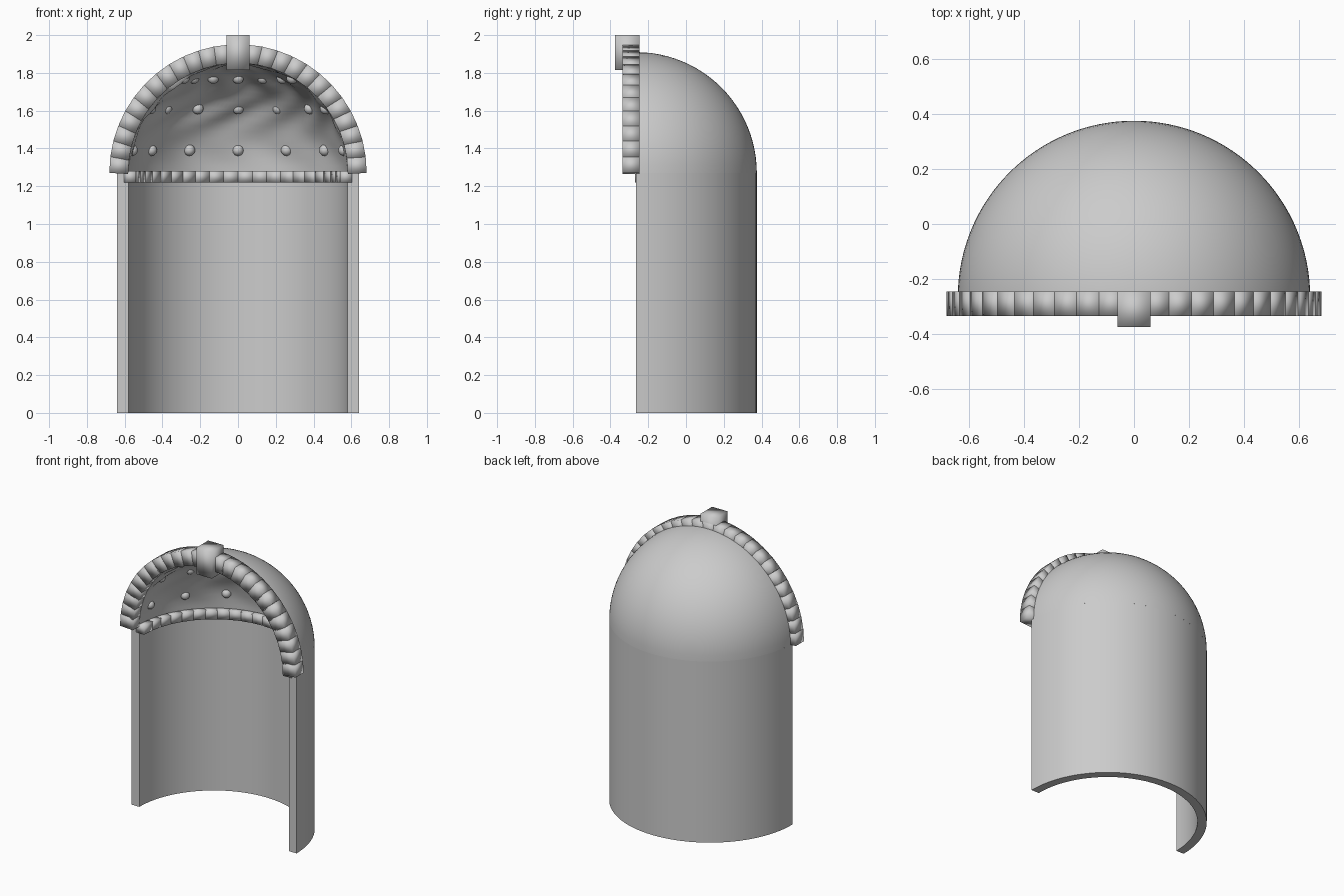
import bpy, bmesh, math
from math import sin, cos, pi, radians
from mathutils import Matrix, Vector

if "Cube" in bpy.data.objects:
    bpy.data.objects.remove(bpy.data.objects["Cube"])

FRONT = -0.265     # plane of the opening, also the lathe axis
SPRING = 1.27      # height where the half dome starts
R_OUT, R_IN = 0.64, 0.58

stone = bpy.data.materials.new("grey stone")
stone.use_nodes = True
stone.diffuse_color = (0.6, 0.6, 0.6, 1)
stone.node_tree.nodes["Principled BSDF"].inputs["Base Color"].default_value = (0.6, 0.6, 0.6, 1)


def finish(bm, name, angle=None):
    bmesh.ops.recalc_face_normals(bm, faces=bm.faces)
    mesh = bpy.data.meshes.new(name)
    bm.to_mesh(mesh)
    bm.free()
    mesh.materials.append(stone)
    obj = bpy.data.objects.new(name, mesh)
    bpy.context.collection.objects.link(obj)
    bpy.ops.object.select_all(action='DESELECT')
    obj.select_set(True)
    bpy.context.view_layer.objects.active = obj
    if angle is None:
        bpy.ops.object.shade_smooth()
    else:
        bpy.ops.object.shade_smooth_by_angle(angle=radians(angle))
    return obj


def half_lathe(profile, steps):
    """Sweep a closed (radius, z) profile half a turn behind the opening."""
    bm = bmesh.new()
    face = bm.faces.new([bm.verts.new((r, FRONT, z)) for r, z in profile])
    bmesh.ops.spin(bm, geom=[face] + face.edges[:] + face.verts[:], cent=(0, FRONT, 0),
                   axis=(0, 0, 1), angle=pi, steps=steps)
    bmesh.ops.remove_doubles(bm, verts=bm.verts, dist=1e-4)
    return bm


def arc(radius, steps):
    return [(radius * cos(pi / 2 * i / steps), SPRING + radius * sin(pi / 2 * i / steps))
            for i in range(steps + 1)]


def add_block(bm, matrix, size):
    bmesh.ops.create_cube(bm, size=1, matrix=matrix @ Matrix.Diagonal((*size, 1)))


# Curved wall
wall = half_lathe([(R_IN, 0), (R_OUT, 0), (R_OUT, SPRING), (R_IN, SPRING)], 48)
finish(wall, "curved_wall", 30)

# Half dome, with a gently uneven plaster lining inside
dome = half_lathe(arc(R_OUT, 24) + arc(R_IN, 24)[::-1], 64)
centre = Vector((0, FRONT, SPRING))
for v in dome.verts:
    d = v.co - centre
    if d.length < R_IN + 0.01 and d.y > 0.01 and d.z > 0.01:
        a, e = math.atan2(d.x, d.y), math.asin(d.z / d.length)
        v.co -= d.normalized() * 0.012 * (1 + sin(9 * a + 3 * sin(5 * e)) * sin(8 * e)) * sin(2 * e)
finish(dome, "half_dome", 40)

# Arch stones around the opening
bm = bmesh.new()
COUNT = 25
for i in range(COUNT):
    t = (i + 0.5) * pi / COUNT
    place = Matrix.Translation((0.63 * cos(t), -0.29, SPRING + 0.63 * sin(t))) @ Matrix.Rotation(-t, 4, 'Y')
    add_block(bm, place, (0.1, 0.09, 0.084))
finish(bm, "arch_stones")

# Keystone
bm = bmesh.new()
add_block(bm, Matrix.Translation((0, -0.31, 1.907)), (0.12, 0.13, 0.186))
finish(bm, "keystone")

# Cornice blocks along the spring line
bm = bmesh.new()
COUNT = 22
for i in range(COUNT):
    t = (i + 0.5) * pi / COUNT
    place = Matrix.Translation((0.57 * cos(t), FRONT + 0.57 * sin(t), 1.25)) @ Matrix.Rotation(t, 4, 'Z')
    add_block(bm, place, (0.065, 0.088, 0.06))
finish(bm, "cornice")

# Rows of round studs inside the dome
bm = bmesh.new()
for elevation in (12, 36, 60):
    e = radians(elevation)
    for k in range(-3, 4):
        a = radians(27 * k)
        spot = centre + 0.58 * Vector((cos(e) * sin(a), cos(e) * cos(a), sin(e)))
        bmesh.ops.create_uvsphere(bm, u_segments=16, v_segments=10, radius=0.03,
                                  matrix=Matrix.Translation(spot))
finish(bm, "dome_studs")
